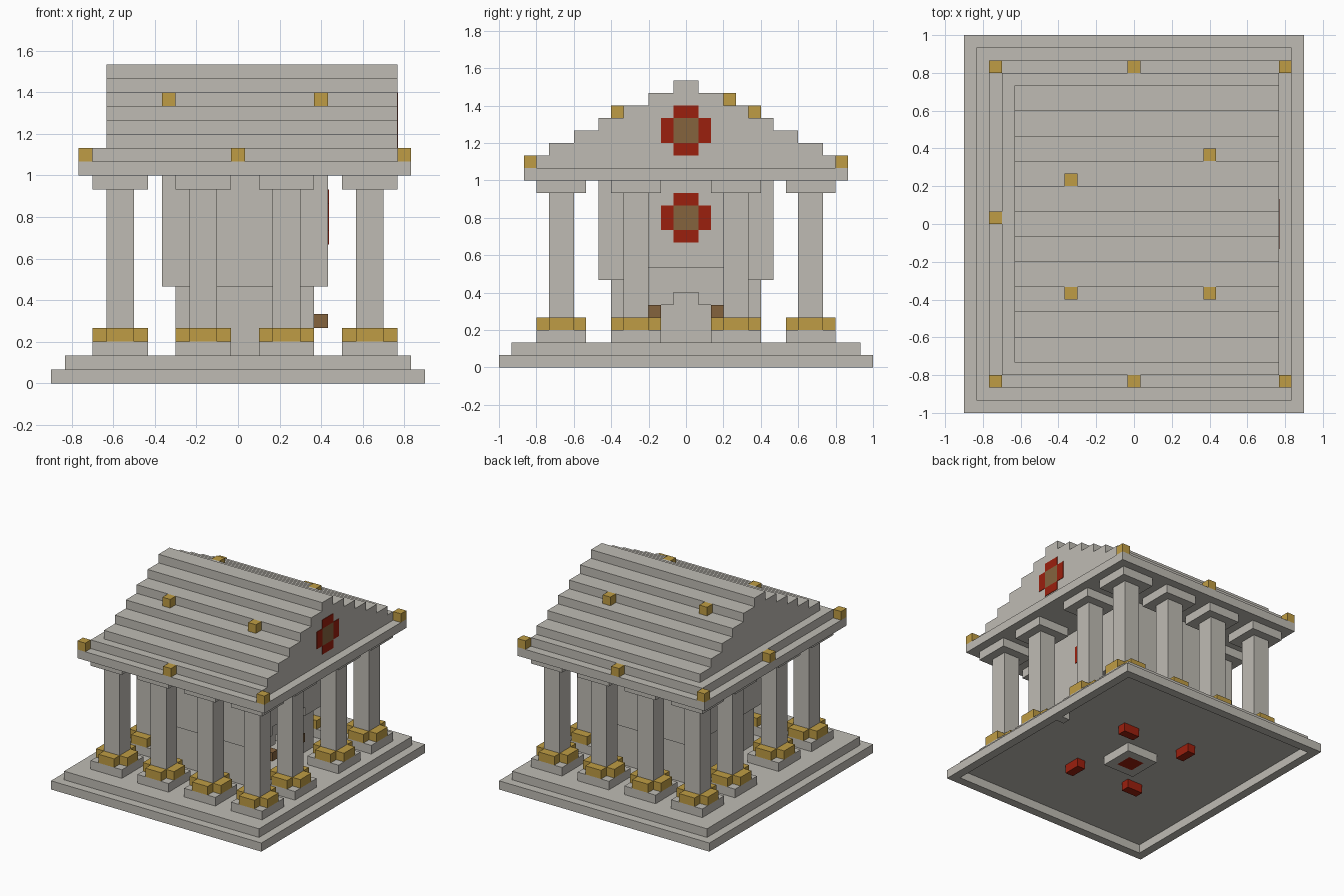
import bpy
import bmesh

cube = bpy.data.objects.get("Cube")
if cube:
    bpy.data.objects.remove(cube, do_unlink=True)

U = 1 / 15            # side of one building block
OX, OY = -0.9, -1.0   # corner of the block grid


def material(name, rgb):
    m = bpy.data.materials.new(name)
    m.use_nodes = True
    col = (*rgb, 1)
    m.diffuse_color = col
    bsdf = next(n for n in m.node_tree.nodes if n.type == 'BSDF_PRINCIPLED')
    bsdf.inputs["Base Color"].default_value = col
    bsdf.inputs["Roughness"].default_value = 0.9
    return m


STONE = material("pale_stone", (0.52, 0.50, 0.455))
GOLD = material("gold", (0.52, 0.335, 0.058))
RED = material("red", (0.33, 0.014, 0.004))
BROWN = material("brown", (0.235, 0.125, 0.048))


def blocks(name, mat, boxes):
    """One object from boxes given as x, y, z ranges in block units."""
    bm = bmesh.new()
    for x0, x1, y0, y1, z0, z1 in boxes:
        verts = bmesh.ops.create_cube(bm, size=1)["verts"]
        for v in verts:
            v.co.x = OX + U * (x0 if v.co.x < 0 else x1)
            v.co.y = OY + U * (y0 if v.co.y < 0 else y1)
            v.co.z = U * (z0 if v.co.z < 0 else z1)
    me = bpy.data.meshes.new(name)
    bm.to_mesh(me)
    bm.free()
    me.materials.append(mat)
    ob = bpy.data.objects.new(name, me)
    bpy.context.collection.objects.link(ob)
    return ob


def ring(x0, x1, y0, y1, z0, z1, skip_right=False):
    """Four walls one block thick; the +x wall may be left out."""
    walls = [(x0, x1, y0, y0 + 1, z0, z1), (x0, x1, y1 - 1, y1, z0, z1),
             (x0, x0 + 1, y0 + 1, y1 - 1, z0, z1)]
    if not skip_right:
        walls.append((x1 - 1, x1, y0 + 1, y1 - 1, z0, z1))
    return walls


def single(x, y, z):
    return (x, x + 1, y, y + 1, z, z + 1)


# Stepped base: hollow lower rim and upper floor slab
blocks("base_rim", STONE, ring(0, 27, 0, 30, 0, 1) + [single(25, 17, 0)])
blocks("floor_slab", STONE, [(1, 26, 1, 29, 1, 2)])

# Underside details
blocks("underside_block", STONE, [(12, 16, 13, 17, 0, 1)])
blocks("underside_plate", RED, [(13, 15, 14, 16, -0.001, 0.05)])
blocks("underside_studs", RED, [
    (17, 19, 19, 20, 0, 1), (9, 11, 10, 11, 0, 1),
    (10, 11, 19, 21, 0, 1), (17, 18, 9, 11, 0, 1)])

# Columns around the edge
xs, ys = (4, 10, 16, 22), (4, 10, 18, 24)
spots = [(x, y) for x in xs for y in ys
         if x in (xs[0], xs[-1]) or y in (ys[0], ys[-1])]
for x, y in spots:
    blocks("column", STONE, [
        (x - 1, x + 3, y - 1, y + 3, 2, 3),
        (x, x + 2, y, y + 2, 3, 14),
        (x - 1, x + 3, y - 1, y + 3, 14, 15)])
    blocks("column_trim", GOLD, [
        (x - 1, x, y, y + 2, 3, 4), (x + 2, x + 3, y, y + 2, 3, 4),
        (x, x + 2, y - 1, y, 3, 4), (x, x + 2, y + 2, y + 3, 3, 4)])

# Inner chamber with a stepped doorway on the +x side
blocks("chamber_wall", STONE, ring(9, 19, 9, 21, 2, 15, True) + [
    (18, 19, 10, 13, 2, 15), (18, 19, 17, 20, 2, 15),
    (18, 19, 13, 17, 6, 15),
    (18, 19, 13, 14, 5, 6), (18, 19, 16, 17, 5, 6)])
blocks("chamber_upper_wall", STONE, ring(8, 20, 8, 22, 7, 15, True) + [
    (19, 20, 9, 12, 7, 15), (19, 20, 18, 21, 7, 15),
    (19, 20, 12, 18, 8, 15)])
blocks("door_torches", BROWN, [single(19, y, 4) for y in (12, 17)])

# Stepped roof on a wide eave
blocks("eave", STONE, [(2, 26, 2, 28, 15, 16), (3, 25, 3, 27, 16, 17)])
halves = (11, 9, 7, 5, 3, 1)
blocks("roof_steps", STONE, [
    (4, 25, 15 - h, 15 + h, 17 + i, 18 + i) for i, h in enumerate(halves)])

# Gold studs on the eave and the roof steps
blocks("eave_studs", GOLD, [single(x, y, 16) for x in (2, 13, 25)
                            for y in (2, 27)] + [single(2, 15, 16)])
blocks("roof_studs", GOLD, [single(8, 9, 20), single(19, 9, 20),
                            single(19, 20, 20), single(8, 18, 21)])

# Cross emblems on the +x wall and gable
for x, z in ((20, 12), (25, 19)):
    t = x + 0.06
    blocks("emblem_arms", RED, [
        (x, t, 13, 14, z - 1, z + 1), (x, t, 16, 17, z - 1, z + 1),
        (x, t, 14, 16, z - 2, z - 1), (x, t, 14, 16, z + 1, z + 2)])
    blocks("emblem_centre", BROWN, [(x, t, 14, 16, z - 1, z + 1)])
